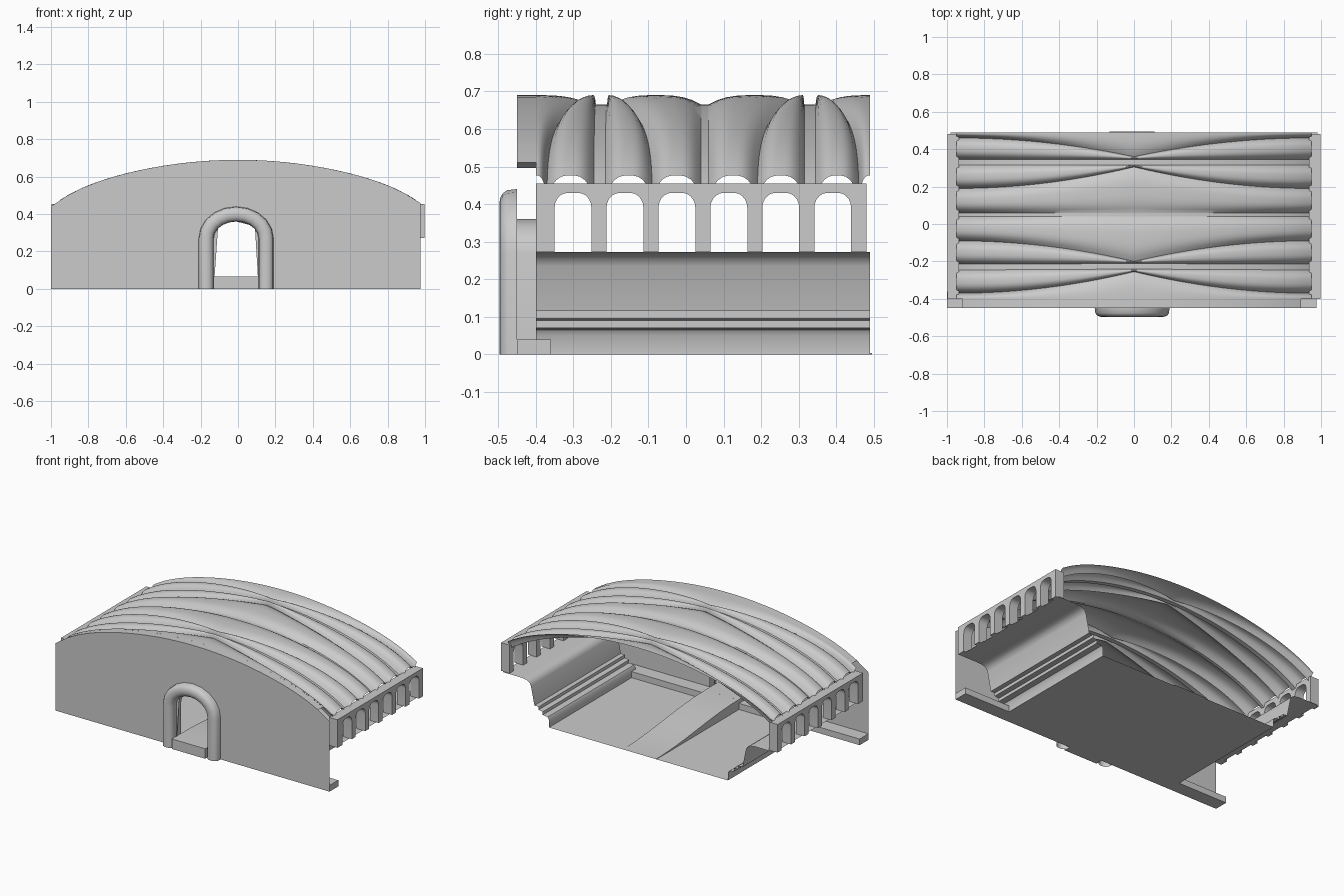
import bpy, bmesh, math

if "Cube" in bpy.data.objects:
    bpy.data.objects.remove(bpy.data.objects["Cube"], do_unlink=True)

GREY = (0.6, 0.6, 0.6, 1)
stone = bpy.data.materials.new("pale_grey")
stone.use_nodes = True
stone.diffuse_color = GREY
stone.node_tree.nodes["Principled BSDF"].inputs["Base Color"].default_value = GREY

FRONT, BACK = -0.40, 0.49


def finish(name, bm, angle=35):
    """Turn a bmesh into a named object with the shared colour."""
    bmesh.ops.recalc_face_normals(bm, faces=bm.faces)
    mesh = bpy.data.meshes.new(name)
    bm.to_mesh(mesh)
    bm.free()
    mesh.materials.append(stone)
    obj = bpy.data.objects.new(name, mesh)
    bpy.context.collection.objects.link(obj)
    bpy.ops.object.select_all(action='DESELECT')
    obj.select_set(True)
    bpy.context.view_layer.objects.active = obj
    bpy.ops.object.shade_smooth_by_angle(angle=math.radians(angle))
    return obj


def loft(name, rows, angle=35):
    """Skin a surface through rows of points."""
    bm = bmesh.new()
    grid = [[bm.verts.new(p) for p in row] for row in rows]
    for a, b in zip(grid, grid[1:]):
        for i in range(len(a) - 1):
            bm.faces.new((a[i], a[i + 1], b[i + 1], b[i]))
    return finish(name, bm, angle)


def plate(name, outline, push=None):
    """Fill an outline, optionally extruded by a vector."""
    bm = bmesh.new()
    face = bm.faces.new([bm.verts.new(p) for p in outline])
    if push:
        out = bmesh.ops.extrude_face_region(bm, geom=[face], use_keep_orig=True)
        moved = [v for v in out["geom"] if isinstance(v, bmesh.types.BMVert)]
        bmesh.ops.translate(bm, verts=moved, vec=push)
    bmesh.ops.triangulate(bm, faces=[f for f in bm.faces if len(f.verts) > 4])
    return finish(name, bm)


def box(name, x0, x1, y0, y1, z0, z1):
    return plate(name, [(x0, y0, z0), (x1, y0, z0), (x1, y1, z0), (x0, y1, z0)],
                 (0, 0, z1 - z0))


def crown(x):
    """Height of the vaulted roof line."""
    return 0.69 - 0.2 * x * x - 0.05 * x ** 8


def arch(half, top, y, mid=-0.01, spring=0.27, steps=10):
    """Doorway outline from the left foot over to the right foot."""
    pts = [(mid - half, y, 0)]
    for i in range(steps + 1):
        t = math.pi * (1 - i / steps)
        pts.append((mid + half * math.cos(t), y, spring + (top - spring) * math.sin(t)))
    return pts + [(mid + half, y, 0)]


# Front wall with its doorway notch, and the cap along the curved top
WALL = -0.45
top_xs = [0.975 - 1.975 * i / 24 for i in range(25)]
plate("front_wall", [(-1, WALL, 0)] + arch(0.12, 0.36, WALL) + [(0.975, WALL, 0)]
      + [(x, WALL, crown(x)) for x in top_xs])
cap_xs = [x for x in top_xs if abs(x) < 0.94]
loft("front_wall_cap", [[(x, y, crown(x)) for x in cap_xs] for y in (WALL, FRONT)])

# Rounded doorway surround and the tunnel lining behind it
surround = []
for i in range(9):
    t = math.pi * i / 8
    s = (1 - math.cos(t)) / 2
    surround.append(arch(0.2 - 0.08 * s, 0.44 - 0.08 * s, WALL - 0.047 * math.sin(t) ** 0.6))
loft("doorway_surround", surround)
loft("tunnel_lining", [arch(0.12, 0.36, y) for y in (WALL, FRONT)])

# Doorway step, floor and the ramp leading down from the doorway
box("doorway_step", -0.13, 0.11, -0.495, -0.355, 0.0, 0.065)
box("wall_plinth", -1.0, 0.975, WALL, -0.36, 0.0, 0.04)
plate("floor", [(-0.645, FRONT, 0), (0.645, FRONT, 0), (0.645, BACK, 0), (-0.645, BACK, 0)])
ramp = []
for i in range(13):
    u = i / 12
    y = -0.36 + 0.855 * u
    z = 0.003 + 0.062 * (0.5 + 0.5 * math.cos(math.pi * u))
    ramp.append([(-0.13, y, 0), (-0.13, y, z), (0.11, y, z), (0.11, y, 0)])
loft("ramp", ramp)

# Side terraces: curb, steps, leaning wall and upper ledge
TERRACE = [(0.645, 0), (0.645, 0.05), (0.655, 0.065), (0.69, 0.07), (0.69, 0.09),
           (0.72, 0.095), (0.72, 0.115), (0.75, 0.115), (0.775, 0.235), (0.785, 0.255),
           (0.805, 0.267), (0.84, 0.272), (0.98, 0.272)]

# Arcade outline: columns with round-cornered openings
PITCH, COL, FOOT = 0.1383, 0.02, 0.272
arcade = [(FRONT, 0.455), (FRONT, FOOT)]
for i in range(6):
    a = -0.37 + PITCH * i + COL
    b = a + PITCH - 2 * COL
    arcade.append((a, FOOT))
    for centre, start in ((a + 0.035, 180), (b - 0.035, 90)):
        for k in range(6):
            t = math.radians(start - 18 * k)
            arcade.append((centre + 0.035 * math.cos(t), 0.39 + 0.04 * math.sin(t)))
    arcade.append((b, FOOT))
arcade += [(0.48, FOOT), (0.48, 0.455)]

for side, s in (("left", 1), ("right", -1)):
    loft(side + "_terrace", [[(s * x, y, z) for x, z in TERRACE] for y in (FRONT, BACK)])
    plate(side + "_arcade", [(s * 0.935, y, z) for y, z in arcade], (s * 0.062, 0, 0))

# Roof folds: y at the eaves and at the ridge; narrow pairs are flat gutters
FOLDS = [(-0.40, -0.40), (-0.37, -0.255), (-0.245, -0.24), (-0.215, -0.21), (-0.09, -0.20),
         (0.04, 0.04), (0.06, 0.06), (0.19, 0.305), (0.315, 0.315), (0.345, 0.345),
         (0.46, 0.36), (0.49, 0.49)]
GUTTERS = (2, 5, 8)


def roof_row(x):
    m = abs(x) / 0.95
    ys = [e + (r - e) * (1 - m) ** 2 for e, r in FOLDS]
    depth = 0.025 + 0.03 * m ** 2
    row = []
    for bay, (a, b) in enumerate(zip(ys, ys[1:])):
        for k in range(11):
            if k == 0 and bay:
                continue
            u = k / 10
            v = abs(2 * u - 1)
            if bay == 0:
                v = u
            elif bay == len(ys) - 2:
                v = 1 - u
            drop = 1 if bay in GUTTERS else v ** 3
            row.append((x, a + (b - a) * u, crown(x) - depth * drop))
    return row


loft("folded_roof", [roof_row(0.95 * (i / 24 - 1)) for i in range(49)], 40)
